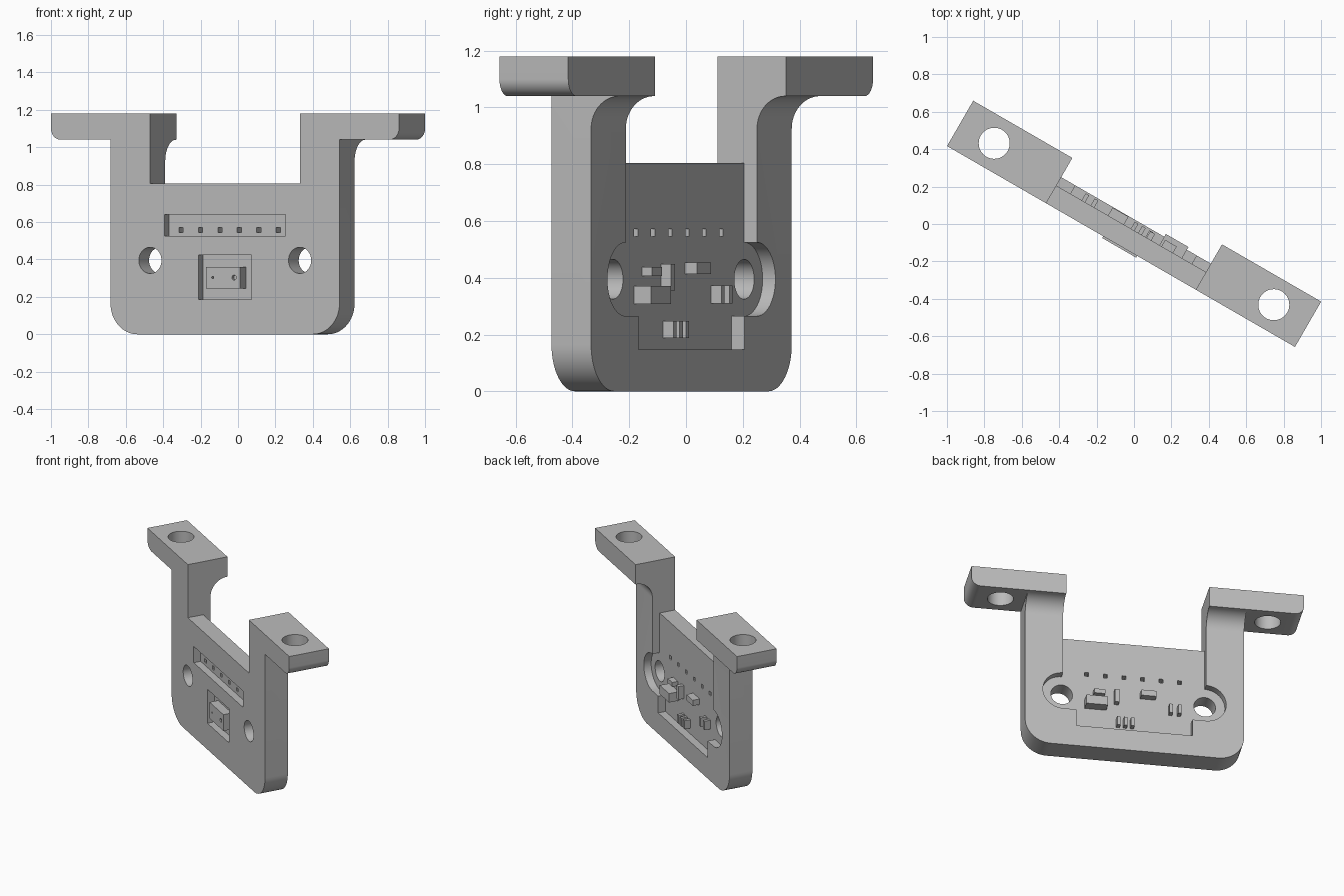
import bpy, bmesh
from math import radians, cos, sin
from mathutils import Vector

if "Cube" in bpy.data.objects:
    bpy.data.objects.remove(bpy.data.objects["Cube"])

grey = bpy.data.materials.new("plain_grey")
grey.use_nodes = True
grey.diffuse_color = (0.5, 0.5, 0.5, 1)
grey.node_tree.nodes["Principled BSDF"].inputs["Base Color"].default_value = (0.5, 0.5, 0.5, 1)

# Depth layers: bracket front, board front, board back, bracket back, tab back
FRONT, BOARD_F, BOARD_B, BACK, TAB = -0.139, -0.09, -0.03, 0.022, 0.141
ARM, SIDE, TIP, SILL, TOP, TAB_Z = 0.462, 0.707, 1.074, 0.805, 1.18, 1.04
HOLE_Z = 0.395


def arc(cx, cy, r, start, end, n=16):
    angles = [radians(start + (end - start) * i / n) for i in range(n + 1)]
    return [(cx + r * cos(a), cy + r * sin(a)) for a in angles]


def rect(x0, x1, z0, z1):
    return [(x0, z0), (x1, z0), (x1, z1), (x0, z1)]


def circle(cx, cy, r):
    return arc(cx, cy, r, 0, 360, 48)[:-1]


def flip(points):
    return [(-x, y) for x, y in reversed(points)]


def prism(name, outline, lo, hi, axis="y"):
    """Extrude an outline along one axis, then turn it to the model's heading."""
    place = {"x": lambda a, b: (lo, a, b),
             "y": lambda a, b: (a, lo, b),
             "z": lambda a, b: (a, b, lo)}[axis]
    step = Vector([(hi - lo) * (axis == k) for k in "xyz"])
    bm = bmesh.new()
    face = bm.faces.new([bm.verts.new(place(a, b)) for a, b in outline])
    new = bmesh.ops.extrude_face_region(bm, geom=[face])["geom"]
    bmesh.ops.translate(bm, vec=step,
                        verts=[v for v in new if isinstance(v, bmesh.types.BMVert)])
    bmesh.ops.recalc_face_normals(bm, faces=bm.faces)
    mesh = bpy.data.meshes.new(name)
    bm.to_mesh(mesh)
    bm.free()
    mesh.materials.append(grey)
    obj = bpy.data.objects.new(name, mesh)
    obj.rotation_euler.z = radians(-30)
    bpy.context.collection.objects.link(obj)
    return obj


def combine(target, other, operation):
    """Apply a boolean and drop the helper."""
    bpy.context.view_layer.update()
    mod = target.modifiers.new("bool", "BOOLEAN")
    mod.operation, mod.object, mod.solver = operation, other, "EXACT"
    bpy.context.view_layer.objects.active = target
    bpy.ops.object.modifier_apply(modifier=mod.name)
    bpy.data.objects.remove(other)


def cut(target, outline, lo, hi, axis="y"):
    combine(target, prism("cutter", outline, lo, hi, axis), "DIFFERENCE")


# Bracket: rounded U plate with outward tabs at the top
half = (arc(SIDE - 0.165, 0.165, 0.165, -90, 0) + [(SIDE, TAB_Z)]
        + arc(TIP - 0.06, TAB_Z + 0.06, 0.06, -90, 0)
        + [(TIP, TOP), (ARM, TOP), (ARM, SILL)])
bracket = prism("bracket", half + flip(half), FRONT, BACK)

# Tabs extend backwards, with a curved fillet under each
tab = ([(ARM, TAB_Z)] + arc(TIP - 0.06, TAB_Z + 0.06, 0.06, -90, 0)
       + [(TIP, TOP), (ARM, TOP)])
fillet = ([(-0.05, 1.1), (-0.05, 0.925)]
          + arc(BACK + 0.115, 0.925, 0.115, 180, 90) + [(BACK + 0.115, 1.1)])
for s in (1, -1):
    combine(bracket, prism("tab", tab if s > 0 else flip(tab), FRONT, TAB), "UNION")
    lo, hi = sorted((s * ARM, s * SIDE))
    combine(bracket, prism("fillet", fillet, lo, hi, "x"), "UNION")


# Pocket in the back for the circuit board, lobed around the screw holes
def pocket(top):
    side = ([(0.374, 0.147), (0.374, 0.265)]
            + arc(ARM, HOLE_Z, 0.13, -90, 90, 24) + [(ARM, top)])
    return side + flip(side)


cut(bracket, pocket(SILL + 0.1), BOARD_F, 0.3)
board = prism("circuit_board", pocket(SILL), BOARD_F, BOARD_B)

# Front windows
cut(bracket, rect(-0.373, 0.373, 0.525, 0.64), -0.3, 0)
cut(bracket, rect(-0.165, 0.165, 0.185, 0.425), -0.3, 0)

# Screw holes
for s in (1, -1):
    cut(bracket, circle(s * 0.863, 0, 0.083), 0.95, 1.3, "z")
    for part in (bracket, board):
        cut(part, circle(s * ARM, HOLE_Z, 0.07), -0.3, 0.3)

# Row of pin holes
for i in range(6):
    x = -0.3 + 0.12 * i
    cut(board, rect(x - 0.013, x + 0.013, 0.545, 0.572), -0.3, 0.3)

# Sensor with two small openings on its front
sensor = prism("sensor", rect(-0.11, 0.1, 0.245, 0.36), -0.15, BOARD_F)
cut(sensor, circle(-0.07, 0.303, 0.006), -0.2, -0.13)
cut(sensor, circle(0.062, 0.303, 0.013), -0.2, -0.13)

# Components on the back of the board: x range, z range, back depth
parts = {
    "small_resistor": (0.187, 0.258, 0.407, 0.438, 0.01),
    "upright_resistor": (0.095, 0.124, 0.355, 0.448, 0.01),
    "regulator": (0.174, 0.314, 0.308, 0.371, 0.039),
    "diode": (-0.143, -0.045, 0.414, 0.454, 0.019),
}
for i in range(2):
    x = -0.25 - 0.056 * i
    parts[f"side_capacitor_{i + 1}"] = (x, x + 0.022, 0.31, 0.373, 0.013)
for i in range(3):
    x = 0.045 * i - 0.002
    parts[f"lower_capacitor_{i + 1}"] = (x, x + 0.022, 0.188, 0.248, 0.012)
for name, (x0, x1, z0, z1, depth) in parts.items():
    prism(name, rect(x0, x1, z0, z1), BOARD_B, depth)

# Smooth the curved walls, keep edges sharp
bpy.ops.object.select_all(action="DESELECT")
for obj in (bracket, board, sensor):
    obj.select_set(True)
bpy.context.view_layer.objects.active = bracket
bpy.ops.object.shade_smooth_by_angle(angle=radians(30))
